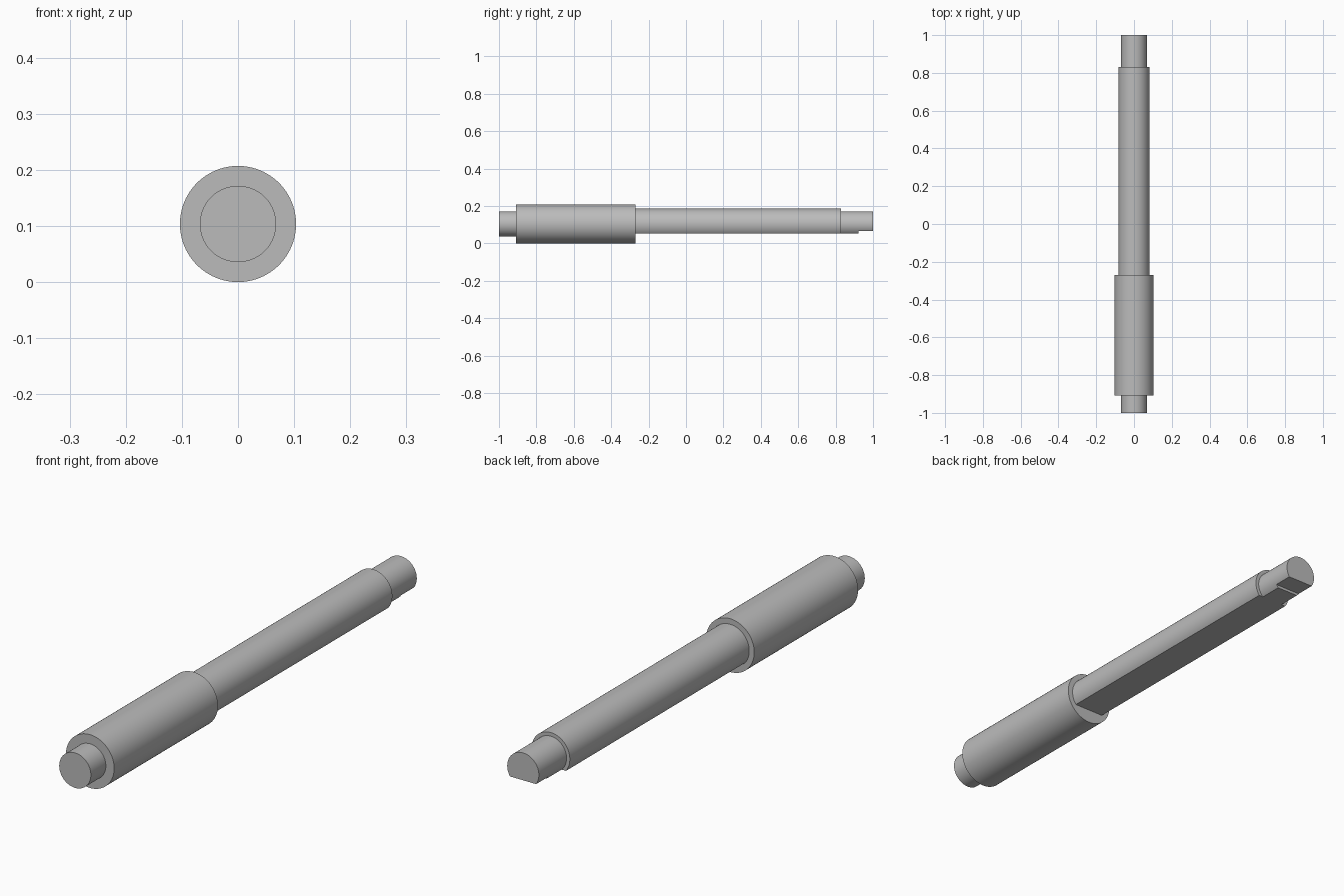
import bpy
import bmesh
import math

cube = bpy.data.objects.get("Cube")
if cube:
    bpy.data.objects.remove(cube, do_unlink=True)

AXIS_Z = 0.1035
SIDES = 96

steel = bpy.data.materials.new("grey steel")
steel.use_nodes = True
steel.diffuse_color = (0.5, 0.5, 0.5, 1)
steel.node_tree.nodes["Principled BSDF"].inputs["Base Color"].default_value = (0.5, 0.5, 0.5, 1)


def shaft_part(name, radius, y0, y1, flat_z=None):
    """Round bar along y, with an optional flat cut on its underside."""
    if flat_z is None:
        angles = [2 * math.pi * i / SIDES for i in range(SIDES)]
    else:
        half = math.acos((AXIS_Z - flat_z) / radius)
        sweep = 2 * (math.pi - half)
        angles = [half + sweep * i / SIDES for i in range(SIDES + 1)]
    bm = bmesh.new()
    # angle zero points straight down
    ring = [bm.verts.new((radius * math.sin(a), y0, AXIS_Z - radius * math.cos(a)))
            for a in angles]
    face = bm.faces.new(ring)
    extruded = bmesh.ops.extrude_face_region(bm, geom=[face], use_keep_orig=True)["geom"]
    end = [v for v in extruded if isinstance(v, bmesh.types.BMVert)]
    bmesh.ops.translate(bm, verts=end, vec=(0, y1 - y0, 0))
    bmesh.ops.recalc_face_normals(bm, faces=bm.faces)
    mesh = bpy.data.meshes.new(name)
    bm.to_mesh(mesh)
    bm.free()
    mesh.materials.append(steel)
    obj = bpy.data.objects.new(name, mesh)
    bpy.context.collection.objects.link(obj)
    bpy.ops.object.select_all(action="DESELECT")
    obj.select_set(True)
    bpy.context.view_layer.objects.active = obj
    bpy.ops.object.shade_smooth_by_angle(angle=math.radians(20))
    return obj


# Front journal and thick collar
shaft_part("front_journal", 0.068, -1.0, -0.908)
shaft_part("collar", 0.1035, -0.908, -0.271)
# Long shaft with a flat underside, continued onto the rear journal
shaft_part("main_shaft", 0.082, -0.271, 0.83, 0.054)
shaft_part("rear_journal", 0.068, 0.83, 0.922, 0.054)
# Rear tip with a deeper flat
shaft_part("rear_tip", 0.068, 0.922, 1.0, 0.065)
